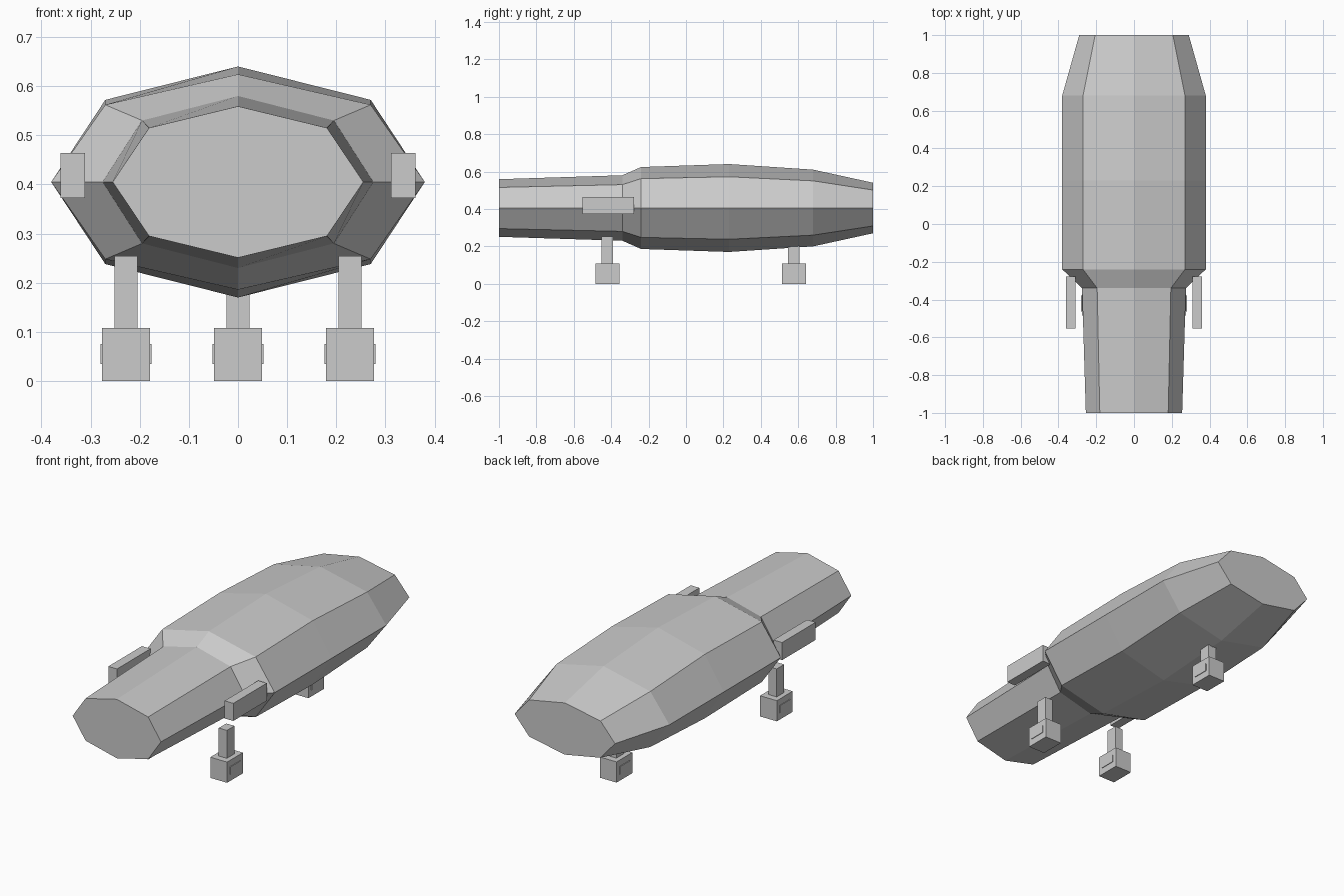
import bpy, bmesh

if "Cube" in bpy.data.objects:
    bpy.data.objects.remove(bpy.data.objects["Cube"])

gray = bpy.data.materials.new("hull gray")
gray.diffuse_color = (0.6, 0.6, 0.6, 1)
gray.use_nodes = True
gray.node_tree.nodes["Principled BSDF"].inputs["Base Color"].default_value = gray.diffuse_color


def make_object(name, bm):
    bmesh.ops.recalc_face_normals(bm, faces=bm.faces)
    mesh = bpy.data.meshes.new(name)
    bm.to_mesh(mesh)
    bm.free()
    mesh.materials.append(gray)
    obj = bpy.data.objects.new(name, mesh)
    bpy.context.collection.objects.link(obj)
    return obj


def box(name, centre, size):
    bm = bmesh.new()
    bmesh.ops.create_cube(bm, size=1)
    for v in bm.verts:
        v.co = [c + p * s for c, p, s in zip(centre, v.co, size)]
    return make_object(name, bm)


# Hull: octagonal rings lofted along y
# (y, half width, shoulder x, shoulder rise, top rise) about the mid height
MID = 0.405
sections = [
    (-1.00, 0.255, 0.181, 0.110, 0.154),
    (-0.34, 0.275, 0.195, 0.125, 0.175),
    (-0.24, 0.380, 0.270, 0.157, 0.219),
    (0.23, 0.380, 0.270, 0.167, 0.235),
    (0.68, 0.380, 0.270, 0.145, 0.205),
    (1.00, 0.290, 0.206, 0.096, 0.135),
]
bm = bmesh.new()
rings = []
for y, w, a, s, t in sections:
    outline = [(0, t), (a, s), (w, 0), (a, -s), (0, -t), (-a, -s), (-w, 0), (-a, s)]
    rings.append([bm.verts.new((x, y, MID + z)) for x, z in outline])
for r0, r1 in zip(rings, rings[1:]):
    for i in range(8):
        j = (i + 1) % 8
        bm.faces.new((r0[i], r0[j], r1[j], r1[i]))
bm.faces.new(rings[0])
bm.faces.new(rings[-1])
make_object("hull", bm)

# Side pods
for side, sx in (("left", -1), ("right", 1)):
    box(f"{side}_side_pod", (sx * 0.336, -0.416, 0.418), (0.05, 0.277, 0.092))

# Landing gear: strut, wheel block and axle
for name, x, y in (("front_left", -0.228, -0.42),
                   ("front_right", 0.228, -0.42),
                   ("rear", 0, 0.577)):
    box(f"{name}_strut", (x, y, 0.177), (0.047, 0.062, 0.154))
    box(f"{name}_wheel_block", (x, y, 0.054), (0.097, 0.13, 0.108))
    box(f"{name}_axle", (x, y, 0.055), (0.104, 0.085, 0.04))
